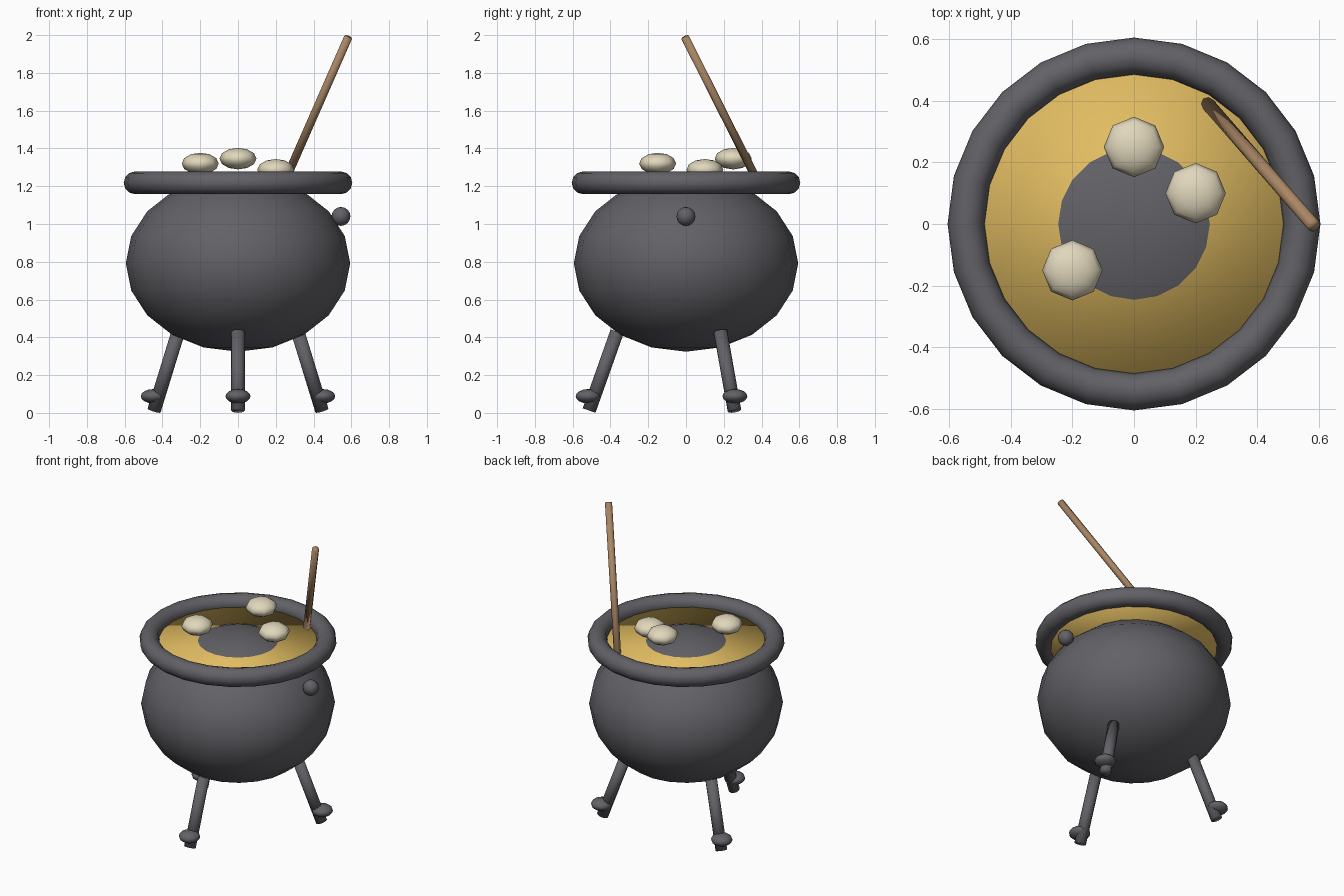
import bpy
import math
from mathutils import Vector

cube = bpy.data.objects.get("Cube")
if cube:
    bpy.data.objects.remove(cube, do_unlink=True)


def material(name, rgb):
    mat = bpy.data.materials.new(name)
    mat.use_nodes = True
    color = (*rgb, 1.0)
    mat.diffuse_color = color
    bsdf = mat.node_tree.nodes["Principled BSDF"]
    bsdf.inputs["Base Color"].default_value = color
    bsdf.inputs["Roughness"].default_value = 0.8
    return mat


iron = material("dark_iron", (0.12, 0.12, 0.135))
gold = material("golden_broth", (0.75, 0.5, 0.12))
wood = material("brown_wood", (0.4, 0.24, 0.13))
cream = material("cream", (0.75, 0.68, 0.5))


def finish(name, mat):
    """Name, colour and smooth the object just added."""
    obj = bpy.context.object
    obj.name = name
    obj.data.materials.append(mat)
    bpy.ops.object.shade_smooth()
    return obj


def ball(name, mat, center, radius, height, segments, rings):
    """Sphere of the given radius, squashed to a half height."""
    bpy.ops.mesh.primitive_uv_sphere_add(
        segments=segments, ring_count=rings, radius=1, location=center)
    bpy.context.object.scale = (radius, radius, height)
    return finish(name, mat)


def rod(name, mat, start, end, radius, sides):
    """Cylinder running from start to end."""
    a, b = Vector(start), Vector(end)
    axis = b - a
    bpy.ops.mesh.primitive_cylinder_add(
        vertices=sides, radius=radius, depth=axis.length, location=(a + b) / 2,
        rotation=axis.to_track_quat('Z', 'Y').to_euler())
    return finish(name, mat)


# Pot body, rim and side knob
ball("pot_body", iron, (0, 0, 0.792), 0.594, 0.468, 20, 10)
bpy.ops.mesh.primitive_torus_add(
    major_radius=0.545, minor_radius=0.06, major_segments=24,
    minor_segments=12, location=(0, 0, 1.218))
finish("pot_rim", iron)
ball("side_knob", iron, (0.545, 0, 1.04), 0.05, 0.05, 12, 8)

# Broth disc, smooth over its edge
rod("broth", gold, (0, 0, 1.17), (0, 0, 1.212), 0.51, 24)

# Floating lumps
lumps = [(-0.2, -0.15, 1.32), (0, 0.25, 1.346), (0.2, 0.1, 1.287)]
for i, center in enumerate(lumps):
    ball(f"lump_{i + 1}", cream, center, 0.098, 0.057, 8, 6)

# Stirring stick
rod("stirring_stick", wood, (0.235, 0.395, 1.195), (0.583, -0.005, 1.988), 0.022, 8)

# Three splayed legs with squashed feet
for name, angle in (("front", -90), ("back_left", 30), ("back_right", 150)):
    c, s = math.cos(math.radians(angle)), math.sin(math.radians(angle))
    rod(f"{name}_leg", iron, (0.513 * c, 0.513 * s, 0.0125),
        (0.365 * c, 0.365 * s, 0.43), 0.036, 12)
    ball(f"{name}_foot", iron, (0.518 * c, 0.518 * s, 0.088), 0.066, 0.038, 12, 8)
